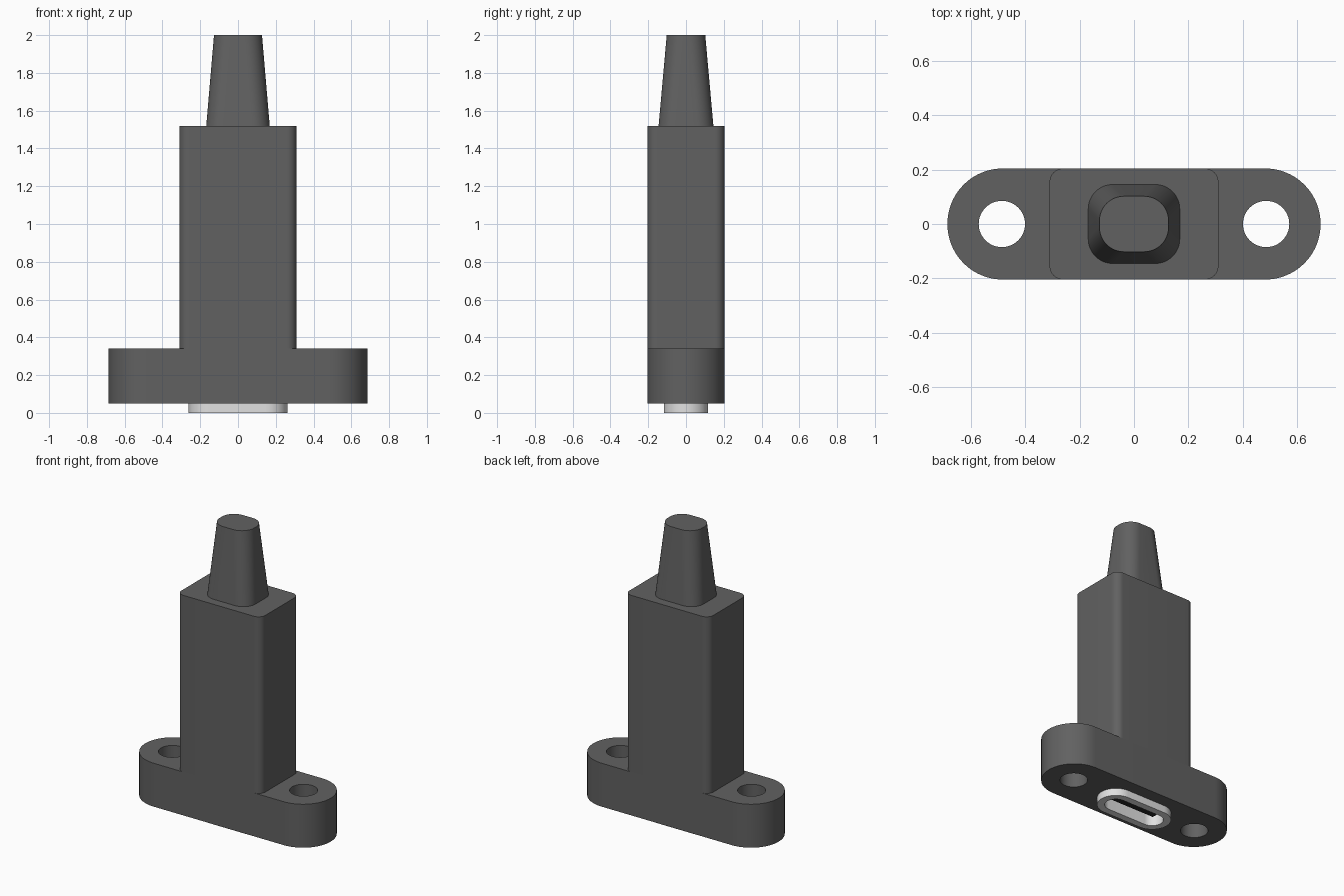
import bpy, bmesh
from math import pi, cos, sin
from mathutils import Vector

old = bpy.data.objects.get("Cube")
if old:
    bpy.data.objects.remove(old, do_unlink=True)


def material(name, value):
    m = bpy.data.materials.new(name)
    m.use_nodes = True
    colour = (value, value, value, 1)
    m.diffuse_color = colour
    m.node_tree.nodes["Principled BSDF"].inputs["Base Color"].default_value = colour
    return m


dark = material("dark grey plastic", 0.12)
light = material("light metal", 0.75)
black = material("black plastic", 0.02)


def rounded(hx, hy, r, cx=0, n=12):
    """Outline of a rounded rectangle centred on (cx, 0)."""
    pts = []
    for q, (sx, sy) in enumerate([(1, 1), (-1, 1), (-1, -1), (1, -1)]):
        for i in range(n + 1):
            a = (q + i / n) * pi / 2
            p = Vector((cx + sx * (hx - r) + r * cos(a), sy * (hy - r) + r * sin(a)))
            if not pts or (p - pts[-1]).length > 1e-5:
                pts.append(p)
    if (pts[0] - pts[-1]).length < 1e-5:
        pts.pop()
    return pts


def finish(name, bm, mat):
    bmesh.ops.recalc_face_normals(bm, faces=bm.faces[:])
    mesh = bpy.data.meshes.new(name)
    bm.to_mesh(mesh)
    bm.free()
    mesh.materials.append(mat)
    obj = bpy.data.objects.new(name, mesh)
    bpy.context.collection.objects.link(obj)
    bpy.ops.object.select_all(action="DESELECT")
    obj.select_set(True)
    bpy.context.view_layer.objects.active = obj
    bpy.ops.object.shade_smooth_by_angle(angle=pi / 6)


def plate(name, loops, z0, z1, mat):
    """Extruded outline; every loop after the first is a hole."""
    bm = bmesh.new()
    for loop in loops:
        vs = [bm.verts.new((p.x, p.y, z0)) for p in loop]
        for i, v in enumerate(vs):
            bm.edges.new((vs[i - 1], v))
    bmesh.ops.triangle_fill(bm, edges=bm.edges[:], use_beauty=True)
    ext = bmesh.ops.extrude_face_region(bm, geom=bm.faces[:], use_keep_orig=True)
    top = [g for g in ext["geom"] if isinstance(g, bmesh.types.BMVert)]
    bmesh.ops.translate(bm, verts=top, vec=(0, 0, z1 - z0))
    finish(name, bm, mat)


def loft(name, low, high, z0, z1, mat):
    """Solid between two outlines with the same point count."""
    bm = bmesh.new()
    a = [bm.verts.new((p.x, p.y, z0)) for p in low]
    b = [bm.verts.new((p.x, p.y, z1)) for p in high]
    bm.faces.new(a)
    bm.faces.new(b)
    for i in range(len(a)):
        bm.faces.new((a[i - 1], a[i], b[i], b[i - 1]))
    finish(name, bm, mat)


# Mounting flange with two screw holes and the socket opening
socket = rounded(0.262, 0.117, 0.117)
holes = [rounded(0.085, 0.085, 0.085, x) for x in (-0.485, 0.485)]
plate("mounting_flange", [rounded(0.685, 0.204, 0.204, n=20), *holes, socket],
      0.05, 0.34, dark)

# Housing and tapered cable relief
body = rounded(0.31, 0.204, 0.05)
loft("housing", body, body, 0.34, 1.52, dark)
loft("cable_relief", rounded(0.168, 0.145, 0.09), rounded(0.127, 0.102, 0.09),
     1.52, 2.0, dark)

# Connector shell with its recessed floor
inner = rounded(0.215, 0.07, 0.07)
plate("connector_shell", [socket, inner], 0, 0.3, light)
plate("connector_floor", [socket], 0.3, 0.34, light)

# Contact tongue with a row of metal contacts on both sides
tongue = rounded(0.17, 0.022, 0.005, n=3)
loft("contact_tongue", tongue, tongue, 0.04, 0.3, black)
for i in range(12):
    pin = rounded(0.007, 0.026, 0.002, (i - 5.5) * 0.027, n=2)
    loft(f"contact_{i + 1}", pin, pin, 0.05, 0.3, light)
